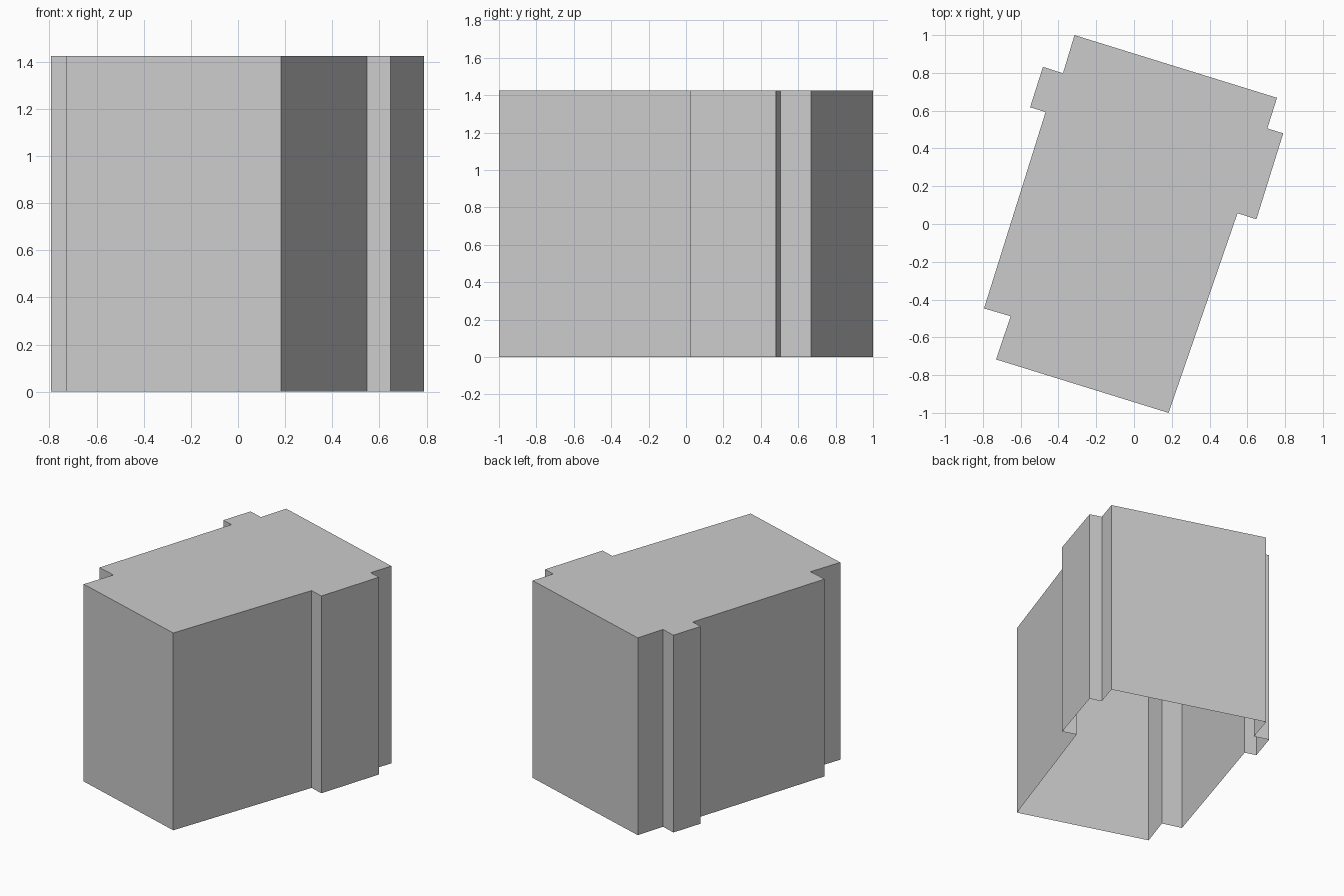
import bpy
import bmesh
from mathutils import Vector

if "Cube" in bpy.data.objects:
    bpy.data.objects.remove(bpy.data.objects["Cube"])

HEIGHT = 1.424

# Footprint of the building block, clockwise seen from above
FOOTPRINT = [
    (-0.315, 1.0), (0.757, 0.668), (0.706, 0.506), (0.79, 0.48),
    (0.648, 0.025), (0.548, 0.057), (0.183, -1.0), (-0.73, -0.717),
    (-0.653, -0.488), (-0.794, -0.447), (-0.468, 0.593), (-0.55, 0.618),
    (-0.482, 0.832), (-0.376, 0.798),
]


def open_block(name, outline, height):
    """Flat roof with walls dropped to the ground, open underneath."""
    bm = bmesh.new()
    # Roof, counter-clockwise so it faces up
    roof = bm.faces.new([bm.verts.new((x, y, height)) for x, y in reversed(outline)])
    # Walls
    walls = bmesh.ops.extrude_edge_only(bm, edges=list(roof.edges))
    lower = [v for v in walls["geom"] if isinstance(v, bmesh.types.BMVert)]
    bmesh.ops.translate(bm, verts=lower, vec=Vector((0, 0, -height)))
    bmesh.ops.recalc_face_normals(bm, faces=bm.faces[:])
    bm.normal_update()
    if roof.normal.z < 0:
        bmesh.ops.reverse_faces(bm, faces=bm.faces[:])
    mesh = bpy.data.meshes.new(name)
    bm.to_mesh(mesh)
    bm.free()
    obj = bpy.data.objects.new(name, mesh)
    bpy.context.collection.objects.link(obj)
    return obj


open_block("building_shell", FOOTPRINT, HEIGHT)
